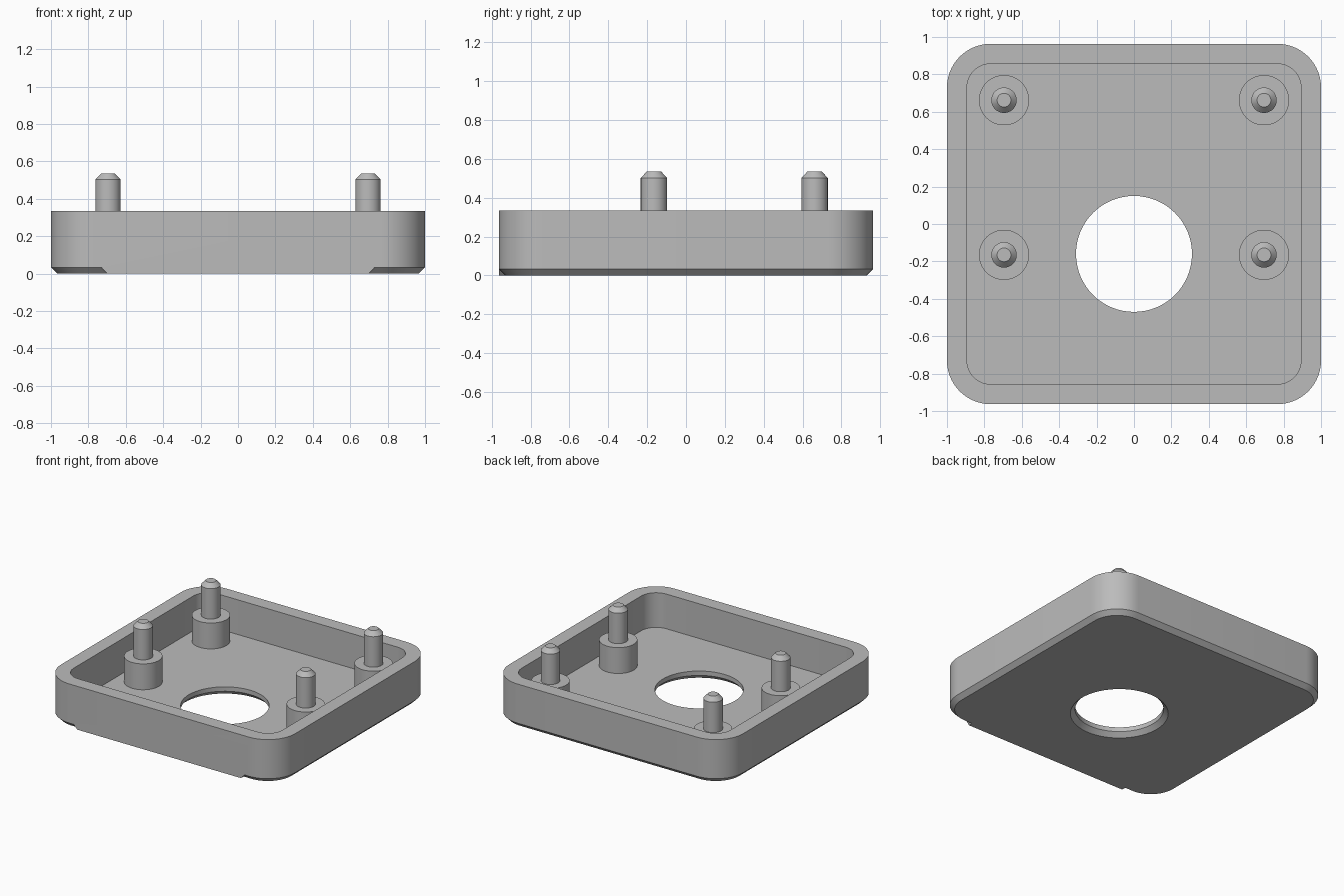
import bpy, bmesh, math
from mathutils import Vector

cube = bpy.data.objects.get("Cube")
if cube:
    bpy.data.objects.remove(cube, do_unlink=True)

HX, HY, TOP = 1.0, 0.963, 0.335
RADIUS, CHAMFER, WALL, FLOOR = 0.233, 0.033, 0.107, 0.067
HOLE_R, HOLE_Y = 0.31, -0.16

grey = bpy.data.materials.new("grey_plastic")
grey.use_nodes = True
grey.diffuse_color = (0.5, 0.5, 0.5, 1)
grey.node_tree.nodes["Principled BSDF"].inputs["Base Color"].default_value = (0.5, 0.5, 0.5, 1)


def make_object(name, bm):
    bmesh.ops.recalc_face_normals(bm, faces=bm.faces)
    mesh = bpy.data.meshes.new(name)
    bm.to_mesh(mesh)
    bm.free()
    mesh.materials.append(grey)
    obj = bpy.data.objects.new(name, mesh)
    bpy.context.collection.objects.link(obj)
    return obj


def rounded_loop(inset, z, steps=14):
    """Rounded rectangle outline, shrunk evenly by inset."""
    r = RADIUS - inset
    points = []
    for i, (sx, sy) in enumerate([(1, 1), (-1, 1), (-1, -1), (1, -1)]):
        for k in range(steps + 1):
            a = math.pi / 2 * (i + k / steps)
            points.append(Vector((sx * (HX - RADIUS) + r * math.cos(a),
                                  sy * (HY - RADIUS) + r * math.sin(a), z)))
    return points


def circle_loop(r, z, x=0, y=0, steps=64):
    return [Vector((x + r * math.cos(2 * math.pi * k / steps),
                    y + r * math.sin(2 * math.pi * k / steps), z)) for k in range(steps)]


def loft(name, loops):
    """Closed solid through a stack of matching outlines."""
    bm = bmesh.new()
    rings = [[bm.verts.new(p) for p in loop] for loop in loops]
    for low, high in zip(rings, rings[1:]):
        for i in range(len(low)):
            j = (i + 1) % len(low)
            bm.faces.new((low[i], low[j], high[j], high[i]))
    bm.faces.new(rings[0][::-1])
    bm.faces.new(rings[-1])
    return make_object(name, bm)


def boolean(target, tool, operation):
    mod = target.modifiers.new(tool.name, 'BOOLEAN')
    mod.operation, mod.solver, mod.object = operation, 'EXACT', tool
    bpy.context.view_layer.objects.active = target
    bpy.ops.object.modifier_apply(modifier=mod.name)
    bpy.data.objects.remove(tool, do_unlink=True)


def smooth(obj):
    bpy.ops.object.select_all(action='DESELECT')
    obj.select_set(True)
    bpy.context.view_layer.objects.active = obj
    bpy.ops.object.shade_smooth_by_angle(angle=math.radians(25))


# Tray shell with chamfered underside
tray = loft("tray", [rounded_loop(CHAMFER, 0), rounded_loop(0, CHAMFER), rounded_loop(0, TOP)])

# Front lip that squares off the chamfer, with sloped ends
bm = bmesh.new()
for side in (-1, 1):
    for x, y, z in [(0.70, 0, 0), (0.73, 0, CHAMFER), (0.70, 0.1, 0), (0.73, 0.1, CHAMFER)]:
        bm.verts.new((side * x, y - HY, z))
bmesh.ops.convex_hull(bm, input=bm.verts)
bmesh.ops.dissolve_limit(bm, angle_limit=0.01, verts=bm.verts, edges=bm.edges)
boolean(tray, make_object("front_lip", bm), 'UNION')

# Inner cavity
boolean(tray, loft("cavity", [rounded_loop(WALL, FLOOR), rounded_loop(WALL, TOP + 0.1)]), 'DIFFERENCE')

# Round opening, flared at the underside
opening = [(HOLE_R + 2 * CHAMFER, -CHAMFER), (HOLE_R, CHAMFER), (HOLE_R, FLOOR + 0.1)]
boolean(tray, loft("opening", [circle_loop(r, z, 0, HOLE_Y) for r, z in opening]), 'DIFFERENCE')
smooth(tray)

# Standoffs with chamfered locating pegs
POST = [(0.134, FLOOR - 0.01), (0.134, 0.267), (0.068, 0.267), (0.068, 0.502), (0.037, 0.535)]
for side, x in (("left", 0.695), ("right", -0.695)):
    for end, y in (("back", 0.662), ("front", -0.165)):
        smooth(loft(f"{end}_{side}_post", [circle_loop(r, z, x, y, 48) for r, z in POST]))
